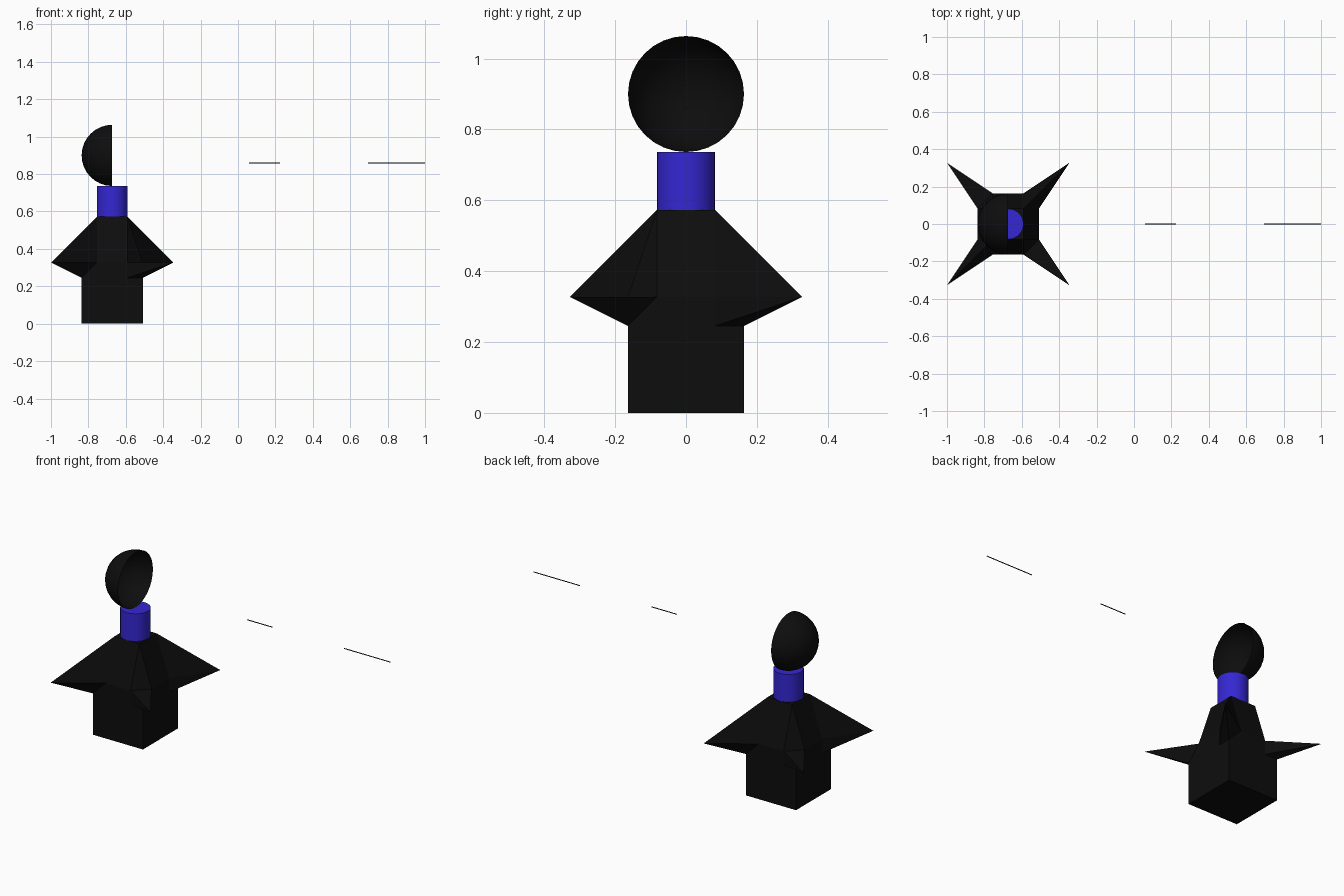
import bpy, bmesh
from math import pi
from mathutils import Matrix, Vector

if "Cube" in bpy.data.objects:
    bpy.data.objects.remove(bpy.data.objects["Cube"])

U = 0.0818            # modelling grid unit
CX = -0.6725          # x of the pedestal axis


def material(name, rgb):
    m = bpy.data.materials.new(name)
    m.diffuse_color = (*rgb, 1)
    m.use_nodes = True
    m.node_tree.nodes["Principled BSDF"].inputs["Base Color"].default_value = m.diffuse_color
    return m


BLACK = material("black", (0.004, 0.004, 0.004))
BLUE = material("blue", (0.035, 0.02, 0.65))


def finish(name, bm, mat, smooth=False):
    me = bpy.data.meshes.new(name)
    bm.to_mesh(me)
    bm.free()
    me.materials.append(mat)
    ob = bpy.data.objects.new(name, me)
    bpy.context.collection.objects.link(ob)
    if smooth:
        bpy.context.view_layer.objects.active = ob
        ob.select_set(True)
        bpy.ops.object.shade_smooth_by_angle()
        ob.select_set(False)
    return ob


# Spiked base: one side profile in grid units, repeated four times
P = dict(bl=(-2, -2, 0), br=(2, -2, 0), cl=(-2, -2, 3), cr=(2, -2, 3),
         ml=(-1, -2, 3), mr=(1, -2, 3), tl=(-1, -2, 4), tr=(1, -2, 4),
         kl=(-4, -4, 4), kr=(4, -4, 4), pl=(-1, -1, 7), pr=(1, -1, 7),
         s=(2, -1, 4))
SIDE = ["bl br cr mr ml cl", "ml mr tr tl", "tl tr pr pl",
        "mr cr kr", "mr kr tr", "cl ml tl", "cl tl kl"]
SPIKE_TOP = [["tr s pr", "tr kr s"],       # sunken spike
             ["tr kr pr", "kr s pr"]]      # ridged spike

bm = bmesh.new()
for k in range(4):
    rot = Matrix.Rotation(k * pi / 2, 3, 'Z')
    for face in SIDE + SPIKE_TOP[k % 2]:
        bm.faces.new([bm.verts.new(rot @ Vector(P[n]) * U) for n in face.split()])
for h, z in ((2, 0), (1, 7)):              # bottom and top caps
    bm.faces.new([bm.verts.new(Vector((x * h, y * h, z)) * U)
                  for x, y in ((-1, -1), (1, -1), (1, 1), (-1, 1))])
bmesh.ops.remove_doubles(bm, verts=bm.verts, dist=1e-4)
bmesh.ops.recalc_face_normals(bm, faces=bm.faces)
finish("spiked_base", bm, BLACK).location.x = CX


def cylinder(name, radius, length, mat, segs, loc, along_x=False):
    bm = bmesh.new()
    rot = Matrix.Rotation(pi / 2, 4, 'Y') if along_x else Matrix()
    bmesh.ops.create_cone(bm, cap_ends=True, segments=segs, radius1=radius,
                          radius2=radius, depth=length, matrix=rot)
    finish(name, bm, mat, True).location = loc


# Neck
cylinder("neck", U, 2 * U, BLUE, 32, (CX, 0, 8 * U))

# Open half-sphere dish facing +x
bm = bmesh.new()
bmesh.ops.create_uvsphere(bm, u_segments=32, v_segments=16, radius=2 * U)
bmesh.ops.delete(bm, geom=[v for v in bm.verts if v.co.x > 1e-4], context='VERTS')
finish("dish", bm, BLACK, True).location = (CX, 0, 11 * U)

# Thin beam pieces floating in front of the dish
for name, x0, x1 in (("near_beam", 0.06, 0.225), ("far_beam", 0.695, 1.0)):
    cylinder(name, 0.0025, x1 - x0, BLACK, 12, ((x0 + x1) / 2, 0, 10.5 * U), True)
